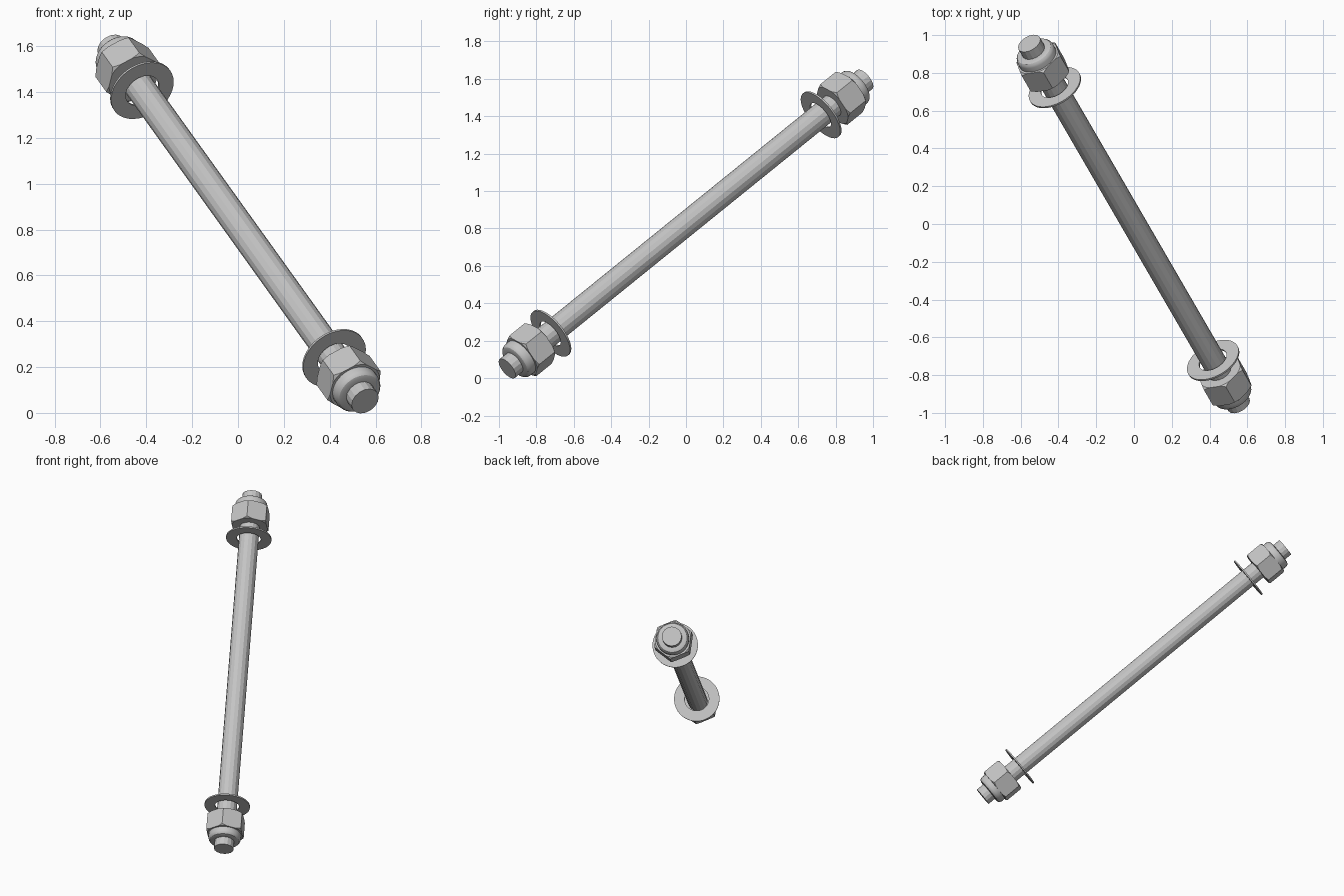
import bpy, math
from mathutils import Vector, Matrix

cube = bpy.data.objects.get("Cube")
if cube:
    bpy.data.objects.remove(cube, do_unlink=True)

# Shared steel colour
steel = bpy.data.materials.new("light_steel")
steel.use_nodes = True
grey = (0.55, 0.55, 0.55, 1)
steel.diffuse_color = grey
steel.node_tree.nodes["Principled BSDF"].inputs["Base Color"].default_value = grey

# Slanted axis of the whole assembly; hexagon corners lie along "across"
HALF = 1.349
centre = Vector((0, 0, 0.824))
axis = Vector((-0.554, 0.955, 0.772)).normalized()
across = Vector((0.664, 0.664, -0.342))
across = (across - axis * across.dot(axis)).normalized()


def frame(end):
    """Matrix whose local z runs outward along the axis towards one end."""
    z = axis * end
    m = Matrix((across, z.cross(across), z)).transposed().to_4x4()
    m.translation = centre
    return m


def lathe(name, profile, sides, end=1, closed=False):
    """Revolve (radius, height) points; cap the ends or close into a ring."""
    n = len(profile)
    verts = [(r * math.cos(math.tau * s / sides), r * math.sin(math.tau * s / sides), h)
             for r, h in profile for s in range(sides)]
    faces = []
    for i in range(n if closed else n - 1):
        j = (i + 1) % n
        for s in range(sides):
            t = (s + 1) % sides
            faces.append((i * sides + s, i * sides + t, j * sides + t, j * sides + s))
    if not closed:
        faces.append(tuple(reversed(range(sides))))
        faces.append(tuple(range((n - 1) * sides, n * sides)))
    mesh = bpy.data.meshes.new(name)
    mesh.from_pydata(verts, [], faces)
    mesh.materials.append(steel)
    obj = bpy.data.objects.new(name, mesh)
    bpy.context.collection.objects.link(obj)
    obj.matrix_world = frame(end)
    return obj


def smooth(obj, degrees=30):
    bpy.ops.object.select_all(action='DESELECT')
    obj.select_set(True)
    bpy.context.view_layer.objects.active = obj
    bpy.ops.object.shade_smooth_by_angle(angle=math.radians(degrees))


# Long rod running through both nuts
lathe("threaded_rod", [(0.065, -HALF), (0.065, HALF)], 16)

for end, side in ((1, "upper"), (-1, "lower")):
    # Thin flat washer
    washer = lathe(side + "_washer", [(0.08, 1.014), (0.15, 1.014), (0.15, 1.024), (0.08, 1.024)],
                   40, end, closed=True)
    smooth(washer)

    # Hexagonal nut body, its corners trimmed by a double cone
    nut = lathe(side + "_nut", [(0.133, 1.105), (0.133, 1.24)], 6, end)
    cone = lathe(side + "_nut_chamfer", [(0.112, 1.10), (0.140, 1.12), (0.140, 1.225), (0.112, 1.245)],
                 48, end)
    cone.hide_render = True
    bpy.context.view_layer.update()
    trim = nut.modifiers.new("chamfer", 'BOOLEAN')
    trim.operation = 'INTERSECT'
    trim.solver = 'EXACT'
    trim.object = cone
    bpy.ops.object.select_all(action='DESELECT')
    nut.select_set(True)
    bpy.context.view_layer.objects.active = nut
    bpy.ops.object.modifier_apply(modifier=trim.name)
    bpy.data.objects.remove(cone, do_unlink=True)
    smooth(nut, 15)

    # Rounded locking collar on the outer face of the nut
    collar = lathe(side + "_collar", [(0.107, 1.23), (0.107, 1.268), (0.104, 1.28), (0.097, 1.289),
                                      (0.086, 1.293), (0.06, 1.293)], 32, end)
    smooth(collar)
